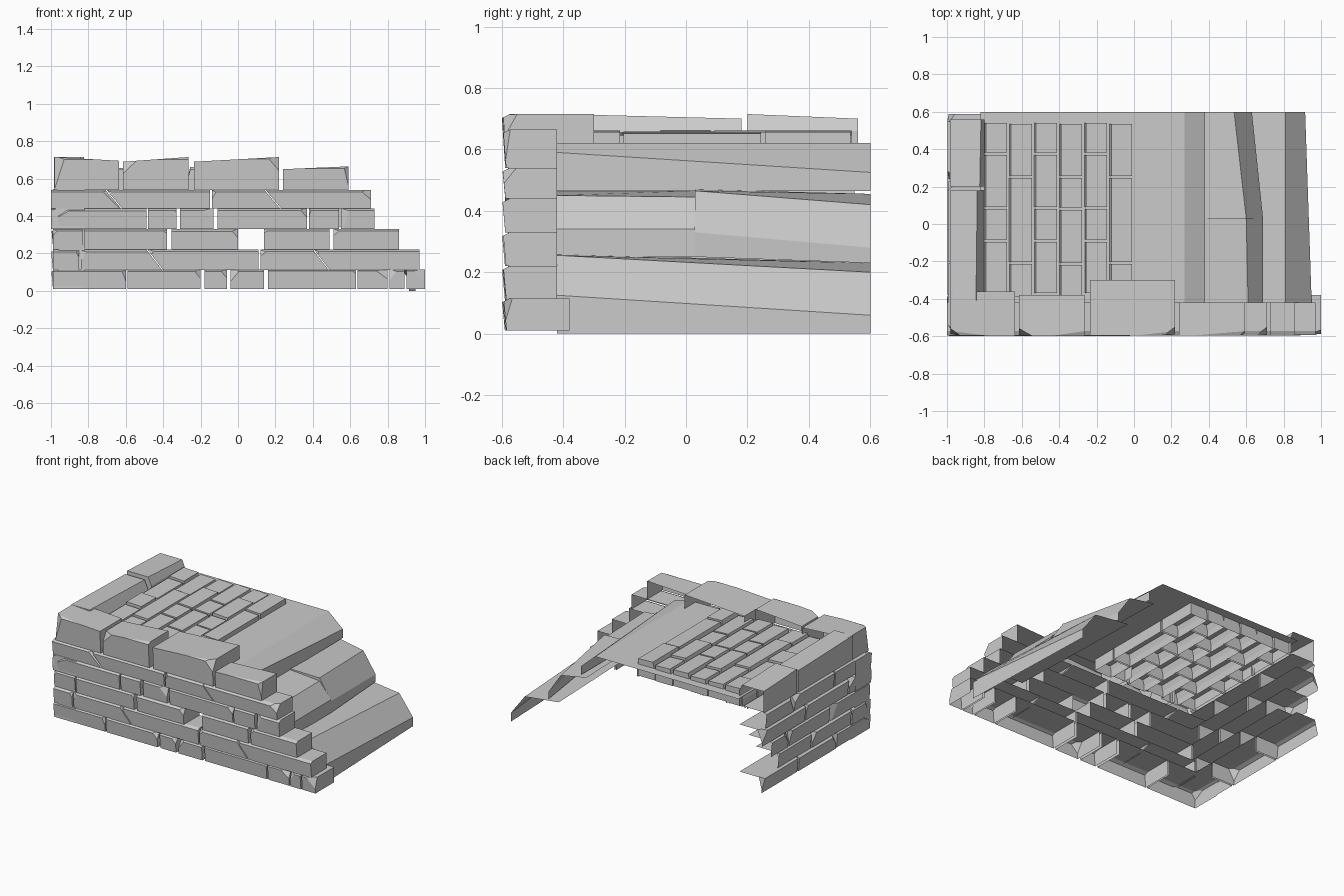
import bpy, bmesh, random
from mathutils import Vector

random.seed(4)
cube = bpy.data.objects.get("Cube")
if cube:
    bpy.data.objects.remove(cube)

stone = bpy.data.materials.new("grey_stone")
stone.use_nodes = True
GREY = (0.6, 0.6, 0.6, 1)
stone.diffuse_color = GREY
stone.node_tree.nodes["Principled BSDF"].inputs["Base Color"].default_value = GREY


def finish(bm, name):
    mesh = bpy.data.meshes.new(name)
    bm.to_mesh(mesh)
    bm.free()
    mesh.materials.append(stone)
    bpy.context.collection.objects.link(bpy.data.objects.new(name, mesh))


def cut(bm, point, normal):
    """Slice a corner off a closed block and cap it."""
    geom = bm.verts[:] + bm.edges[:] + bm.faces[:]
    result = bmesh.ops.bisect_plane(bm, geom=geom, plane_co=point, plane_no=normal, clear_outer=True)
    edges = [e for e in result["geom_cut"] if isinstance(e, bmesh.types.BMEdge)]
    if edges:
        bmesh.ops.holes_fill(bm, edges=edges)


def block(u0, u1, d0, d1, z0, z1, z1_end=None, lean=(0, 0), tuck=0):
    """Closed block; u runs along the wall, d is depth, lean shifts the bottom ends,
    tuck draws the bottom of the outer face in."""
    bm = bmesh.new()
    bmesh.ops.create_cube(bm, size=1)
    for v in bm.verts:
        end, top = v.co.x > 0, v.co.z > 0
        u = (u1 if end else u0) + (0 if top else lean[end])
        z = ((z1_end or z1) if end else z1) if top else z0
        v.co = (u, d1 if v.co.y > 0 else d0 + (0 if top else tuck), z)
    return bm


def open_up(bm, *directions):
    bm.normal_update()
    bad = [f for f in bm.faces if any(f.normal.dot(Vector(d)) > 0.95 for d in directions)]
    bmesh.ops.delete(bm, geom=bad, context='FACES')


def turn_left(bm):
    """Swing a block from wall coordinates onto the left wall."""
    for v in bm.verts:
        v.co = (v.co.y - 1, v.co.x, v.co.z)
    bmesh.ops.reverse_faces(bm, faces=bm.faces[:])


def brick(name, u0, u1, z0, z1, depth, z1_end=None, lean=(0, 0), left=False, open_end=False):
    """Hollow wall brick, open at the back and below, with chipped corners."""
    bm = block(u0, u1, random.uniform(0, 0.006), depth, z0, z1, z1_end, lean, tuck=0.01)
    chip = random.uniform(0.012, 0.035)
    side = random.choice((-1, 1))
    corner = Vector((u0 if side < 0 else u1, 0, z1))
    normal = Vector((side * random.uniform(0.4, 1), -1, random.uniform(0.1, 0.8))).normalized()
    cut(bm, corner - normal * chip, normal)
    top = Vector((0, -0.5, 1)).normalized()
    cut(bm, Vector(((u0 + u1) / 2, 0, max(z1, z1_end or z1))) - top * 0.012, top)
    open_up(bm, (0, 1, 0), (0, 0, -1), *([(1, 0, 0)] if open_end else []))
    if left:
        turn_left(bm)
    else:
        bmesh.ops.translate(bm, verts=bm.verts[:], vec=(0, -0.6, 0))
    finish(bm, name)


# Front wall: straight courses (bottom, top, depth, brick spans)
courses = [
    (0.01, 0.115, 0.22, [(-0.99, -0.6), (-0.59, -0.2), (-0.18, -0.06), (-0.04, 0.14),
                         (0.16, 0.63), (0.64, 0.8), (0.81, 0.89), (0.9, 1.0)]),
    (0.22, 0.33, 0.18, [(-0.99, -0.83), (-0.82, -0.38), (-0.355, 0), (0.14, 0.49), (0.51, 0.86)]),
    (0.33, 0.44, 0.18, [(-1, -0.97), (-0.96, -0.49), (-0.48, -0.33), (-0.31, -0.13),
                        (-0.11, 0.37), (0.38, 0.54), (0.55, 0.73)]),
]
for z0, z1, depth, spans in courses:
    for a, b in spans:
        brick("front_brick", a, b, z0, z1, depth)

# Front wall: courses with slanted joints
L = 0.085
slanted = [
    (0.11, 0.22, [(-0.99, -0.85, 0, 0), (-0.84, -0.49, 0, L), (-0.483, 0.11, L, 0),
                  (0.12, 0.4, 0, L), (0.407, 0.97, L, 0)]),
    (0.44, 0.54, [(-1, -0.71, 0, L), (-0.703, -0.15, L, 0), (-0.14, 0.14, 0, L), (0.147, 0.71, L, 0)]),
]
for z0, z1, spans in slanted:
    for a, b, la, lb in spans:
        brick("slanted_brick", a, b, z0, z1, 0.18, lean=(la, lb))

# Front wall: uneven top course
for a, b, za, zb, depth in [(-0.98, -0.635, 0.715, 0.695, 0.24), (-0.615, -0.265, 0.69, 0.715, 0.22),
                            (-0.235, 0.22, 0.69, 0.715, 0.3), (0.24, 0.59, 0.65, 0.665, 0.18)]:
    brick("coping_brick", a, b, 0.54, za, depth, z1_end=zb)

# Left wall: five courses with staggered joints and a ragged, open back end
levels = [0.01, 0.115, 0.22, 0.33, 0.44, 0.55]
joints = [(-0.59, -0.22, 0.2, 0.6), (-0.58, -0.38, 0.05, 0.42), (-0.58, -0.15, 0.3, 0.5),
          (-0.59, -0.35, 0.12, 0.6), (-0.58, -0.2, 0.24, 0.56)]
for z0, z1, row in zip(levels, levels[1:], joints):
    for a, b in zip(row, row[1:]):
        brick("left_brick", a, b - 0.012, z0, z1, 0.18, left=True, open_end=b == row[-1])

# Left wall: two coping stones, chamfered on the inner edge
for a, b, za, zb, edge in [(-0.41, 0.18, 0.715, 0.7, 0.155), (0.2, 0.56, 0.715, 0.7, 0.175)]:
    bm = block(a, b, 0.015, 0.2, 0.55, za, zb)
    cut(bm, Vector((a, edge, 0.715)), Vector((0, 1, 0.45)).normalized())
    open_up(bm, (0, 0, -1), *([(1, 0, 0)] if a > 0 else []))
    turn_left(bm)
    finish(bm, "left_coping")


# Steps: sheets lofted between a front and a back profile
def step(name, y0, front, y1, back, cap=False):
    bm = bmesh.new()
    rows = [[bm.verts.new((x, y, z)) for x, z in p] for y, p in ((y0, front), (y1, back))]
    for i in range(len(front) - 1):
        bm.faces.new((rows[0][i], rows[1][i], rows[1][i + 1], rows[0][i + 1]))
    if cap:
        bm.faces.new(rows[0])
    finish(bm, name)


step("lower_step", -0.42, [(0.95, 0), (0.95, 0.125), (0.81, 0.255), (0.55, 0.26)],
     0.6, [(0.915, 0), (0.915, 0.06), (0.81, 0.2), (0.55, 0.23)])
step("middle_step_front", -0.42, [(0.69, 0.25), (0.69, 0.34), (0.61, 0.45), (0.34, 0.465)],
     0.03, [(0.69, 0.25), (0.69, 0.34), (0.6, 0.445), (0.34, 0.465)])
step("middle_step_back", 0.03, [(0.69, 0.25), (0.69, 0.33), (0.6, 0.465), (0.34, 0.47)],
     0.6, [(0.63, 0.23), (0.63, 0.28), (0.535, 0.42), (0.34, 0.455)], cap=True)
step("top_step", -0.42, [(0.38, 0.465), (0.38, 0.59), (0.27, 0.62), (-0.82, 0.62)],
     0.6, [(0.38, 0.465), (0.38, 0.525), (0.27, 0.62), (-0.82, 0.62)])

# Paving: six columns of setts sunk through the landing
odd = (0.54, 0.37, 0.08, -0.095, -0.38)
even = (0.535, 0.245, 0.075, -0.22, -0.4)
wide = (0.535, 0.245, -0.215, -0.4)
for i, rows in enumerate((odd, wide, odd, even, odd, wide)):
    x = -0.81 + i * 0.134
    for far, near in zip(rows, rows[1:]):
        high = 0.655 + random.uniform(-0.008, 0.006)
        bm = block(x, x + 0.13, near + 0.012, far, 0.54, high + 0.003, high - 0.003)
        cut(bm, Vector((x + 0.018, 0, high)), Vector((-1, 0, 0.25)).normalized())
        open_up(bm, (0, 0, -1))
        finish(bm, "paving_sett")
